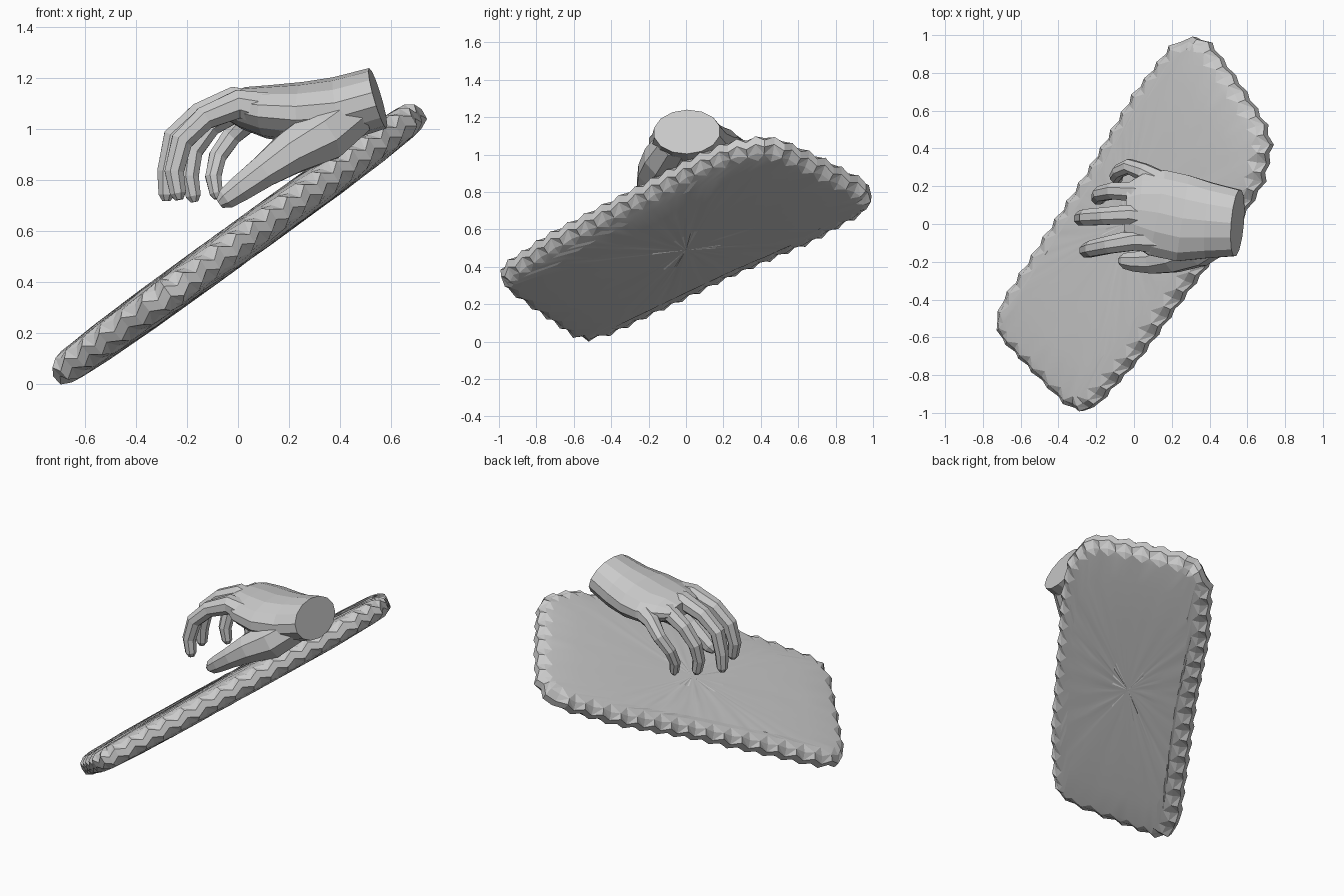
import bpy, bmesh, math, random
from mathutils import Vector

if "Cube" in bpy.data.objects:
    bpy.data.objects.remove(bpy.data.objects["Cube"])

random.seed(4)


def finish(name, bm):
    bmesh.ops.recalc_face_normals(bm, faces=bm.faces)
    me = bpy.data.meshes.new(name)
    bm.to_mesh(me)
    bm.free()
    ob = bpy.data.objects.new(name, me)
    bpy.context.collection.objects.link(ob)
    return ob


def loft(name, sections, sides, round_tip=True):
    """Closed tube through sections (x, y, z, side radius[, height radius])."""
    pts = [Vector(s[:3]) for s in sections]
    rad = [(s[3], s[-1]) for s in sections]
    if round_tip:  # small blunt cap ring
        d = (pts[-1] - pts[-2]).normalized()
        pts.append(pts[-1] + d * rad[-1][0] * 0.75)
        rad.append((rad[-1][0] * 0.5, rad[-1][1] * 0.5))
    bm = bmesh.new()
    rings = []
    for i, p in enumerate(pts):
        t = (pts[min(i + 1, len(pts) - 1)] - pts[max(i - 1, 0)]).normalized()
        s = Vector((0, 1, 0))
        s = (s - t * t.dot(s)).normalized()
        n = t.cross(s)
        ring = []
        for k in range(sides):
            a = 2 * math.pi * (k + 0.5) / sides
            ring.append(bm.verts.new(p + s * math.cos(a) * rad[i][0] + n * math.sin(a) * rad[i][1]))
        rings.append(ring)
    for a, b in zip(rings, rings[1:]):
        for k in range(sides):
            j = (k + 1) % sides
            bm.faces.new((a[k], a[j], b[j], b[k]))
    bm.faces.new(rings[0])
    bm.faces.new(rings[-1])
    return finish(name, bm)


# ---- tilted slab: rounded outline, lofted over concentric rings
SLOPE, MID = 0.725, 0.568
outline = [(0.31, 1.0), (0.40, 0.97), (0.56, 0.75), (0.70, 0.53), (0.73, 0.42),
           (0.69, 0.22), (0.57, 0.02), (0.32, -0.32), (0.02, -0.73), (-0.19, -0.96),
           (-0.27, -1.0), (-0.36, -0.96), (-0.53, -0.79), (-0.70, -0.61), (-0.73, -0.52),
           (-0.69, -0.40), (-0.50, -0.11), (-0.25, 0.27), (0.0, 0.69), (0.20, 0.95)]
samples = []
for i, p in enumerate(outline):
    a, b = Vector(p), Vector(outline[(i + 1) % len(outline)])
    n = max(1, round((b - a).length / 0.055))
    samples += [a.lerp(b, k / n) for k in range(n)]
N = len(samples)
tilt = math.atan(SLOPE)
normal = Vector((-math.sin(tilt), 0, math.cos(tilt)))

bm = bmesh.new()


def slab_ring(inset, height, zigzag=0.0):
    ring = []
    for k in range(N):
        d = samples[(k + 1) % N] - samples[k - 1]
        inward = Vector((d.y, -d.x)).normalized()
        if inset <= 0.1:
            q = samples[k] + inward * inset
        else:
            q = samples[k] * (1 - inset)
        h = height + (zigzag if k % 2 else -zigzag) + random.uniform(-0.002, 0.002)
        ring.append(bm.verts.new(Vector((q.x, q.y, MID + SLOPE * q.x)) + normal * h))
    return ring


profile = [(0.8, 0.078, 0), (0.5, 0.077, 0), (0.25, 0.072, 0), (0.075, 0.064, 0),
           (0.035, 0.05, 0.007), (0.008, 0.02, 0.016), (0.012, -0.025, 0.014),
           (0.045, -0.053, 0.006), (0.08, -0.064, 0), (0.25, -0.072, 0),
           (0.5, -0.077, 0), (0.8, -0.078, 0)]
rings = [slab_ring(*p) for p in profile]
for r, (a, b) in enumerate(zip(rings, rings[1:])):
    for k in range(N):
        j = (k + 1) % N
        if 3 <= r <= 7:  # faceted zigzag rim
            if (k + r) % 2:
                bm.faces.new((a[k], a[j], b[j]))
                bm.faces.new((a[k], b[j], b[k]))
            else:
                bm.faces.new((a[k], a[j], b[k]))
                bm.faces.new((a[j], b[j], b[k]))
        else:
            bm.faces.new((a[k], a[j], b[j], b[k]))
for ring, h in ((rings[0], 0.078), (rings[-1], -0.078)):
    c = bm.verts.new(Vector((0, 0, MID)) + normal * h)
    for k in range(N):
        bm.faces.new((ring[k], ring[(k + 1) % N], c))
slab = finish("tilted_slab", bm)
for f in slab.data.polygons:  # smooth broad faces, crisp rim
    f.use_smooth = abs(f.normal.dot(normal)) > 0.97

# ---- palm and flat-cut wrist
hand = loft("hand", [
    (-0.045, 0.08, 1.10, 0.14, 0.045), (0.02, 0.075, 1.10, 0.195, 0.082),
    (0.12, 0.06, 1.085, 0.235, 0.105), (0.26, 0.03, 1.08, 0.235, 0.122),
    (0.40, 0.018, 1.095, 0.205, 0.128), (0.548, 0.005, 1.138, 0.18, 0.123)], 14, False)

# ---- fingers and thumb
digits = {
    "index": [(0.12, -0.085, 1.09, 0.075), (0.0, -0.085, 1.115, 0.06), (-0.13, -0.11, 1.06, 0.05),
              (-0.22, -0.13, 0.97, 0.046), (-0.25, -0.14, 0.85, 0.041), (-0.235, -0.145, 0.765, 0.034)],
    "middle": [(0.10, 0.03, 1.10, 0.07), (-0.02, 0.05, 1.13, 0.057), (-0.15, 0.042, 1.075, 0.05),
               (-0.25, 0.035, 0.985, 0.047), (-0.278, 0.03, 0.85, 0.042), (-0.28, 0.03, 0.76, 0.034)],
    "ring": [(0.10, 0.15, 1.09, 0.07), (0.0, 0.17, 1.10, 0.055), (-0.11, 0.175, 1.03, 0.047),
             (-0.178, 0.16, 0.93, 0.043), (-0.19, 0.14, 0.83, 0.039), (-0.175, 0.138, 0.755, 0.032)],
    "little": [(0.15, 0.21, 1.08, 0.07), (0.05, 0.275, 1.06, 0.05), (-0.025, 0.305, 0.99, 0.041),
               (-0.08, 0.28, 0.91, 0.037), (-0.097, 0.25, 0.83, 0.034), (-0.085, 0.24, 0.765, 0.028)],
    "thumb": [(0.45, -0.06, 1.08, 0.10), (0.33, -0.12, 0.99, 0.115), (0.20, -0.175, 0.92, 0.09),
              (0.10, -0.20, 0.85, 0.068), (0.01, -0.20, 0.785, 0.056), (-0.045, -0.195, 0.745, 0.045)],
}
for name, path in digits.items():
    digit = loft(name, path, 8)
    mod = hand.modifiers.new(name, 'BOOLEAN')
    mod.operation, mod.object, mod.solver = 'UNION', digit, 'EXACT'
    bpy.context.view_layer.objects.active = hand
    bpy.ops.object.modifier_apply(modifier=name)
    bpy.data.objects.remove(digit)

# ---- rest the lowest point on the ground
low = min(v.co.z for v in slab.data.vertices)
for ob in (slab, hand):
    for v in ob.data.vertices:
        v.co.z -= low
